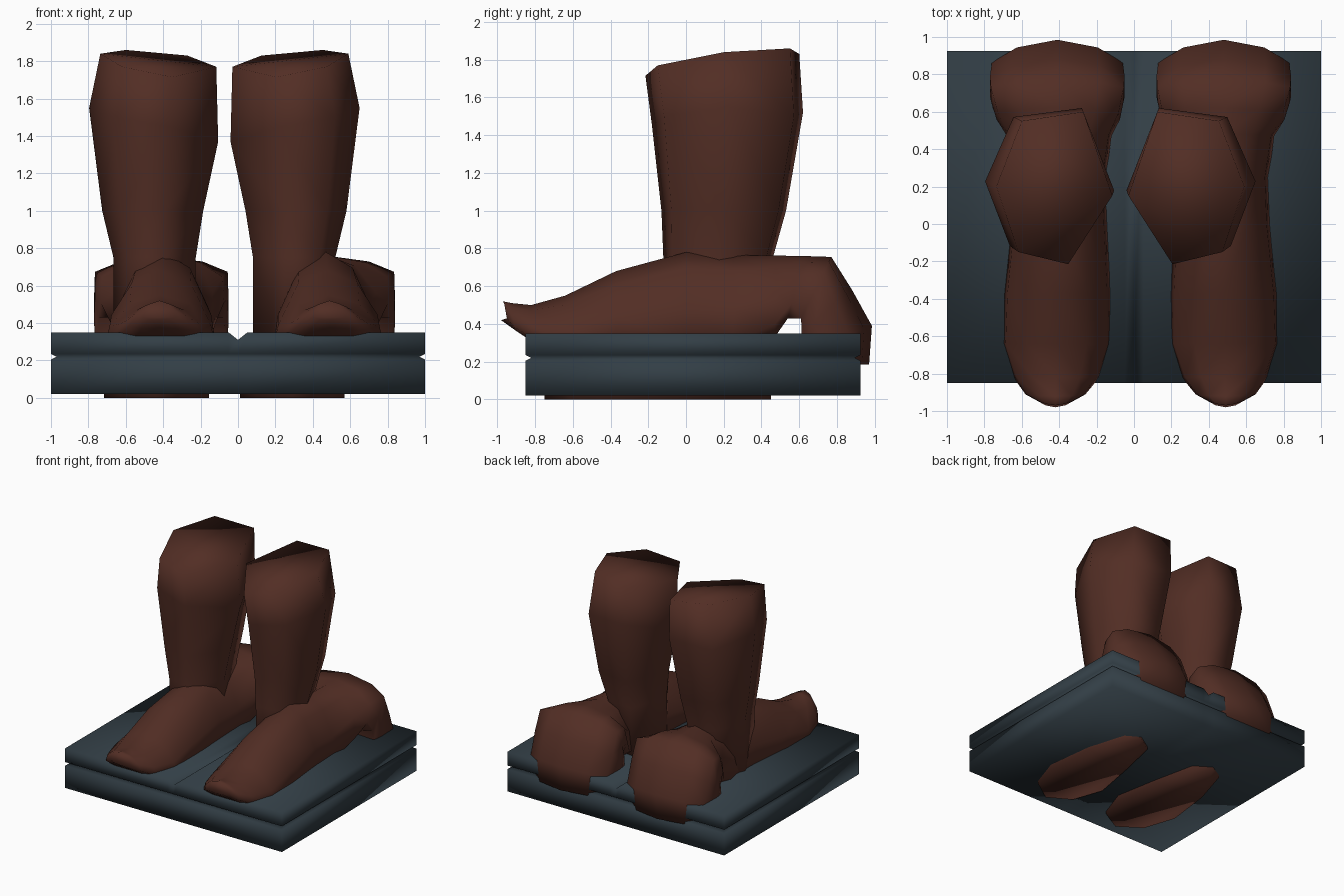
import bpy, bmesh

if "Cube" in bpy.data.objects:
    bpy.data.objects.remove(bpy.data.objects["Cube"])


def material(name, rgb):
    m = bpy.data.materials.new(name)
    m.diffuse_color = (*rgb, 1)
    m.use_nodes = True
    m.node_tree.nodes["Principled BSDF"].inputs["Base Color"].default_value = m.diffuse_color
    return m


BROWN = material("dark_brown", (0.085, 0.027, 0.018))
SLATE = material("slate_blue", (0.032, 0.048, 0.060))


def loft(name, rings, mat, caps=True):
    """Skin a list of equal-length point rings and close both ends."""
    bm = bmesh.new()
    vr = [[bm.verts.new(p) for p in r] for r in rings]
    n = len(rings[0])
    for a, b in zip(vr, vr[1:]):
        for i in range(n):
            j = (i + 1) % n
            bm.faces.new((a[i], a[j], b[j], b[i]))
    if caps:
        bm.faces.new(vr[0])
        end = vr[-1]
        if n == 6:      # leg top folds along its widest line
            bm.faces.new((end[0], end[1], end[2], end[3]))
            bm.faces.new((end[0], end[3], end[4], end[5]))
        elif n == 10 and mat is SLATE:   # slab top runs in strips beside the notch
            for i in range(4):
                bm.faces.new((end[i], end[i + 1], end[8 - i], end[9 - i]))
        else:
            bm.faces.new(end)
    bmesh.ops.recalc_face_normals(bm, faces=bm.faces)
    for f in bm.faces:
        f.smooth = True
    me = bpy.data.meshes.new(name)
    bm.to_mesh(me)
    bm.free()
    me.materials.append(mat)
    ob = bpy.data.objects.new(name, me)
    bpy.context.collection.objects.link(ob)
    return ob


def pair(name, rings, centre):
    """Right part plus its reflection about the plane x = centre."""
    loft("right_" + name, rings, BROWN)
    loft("left_" + name, [[(2 * centre - x, y, z) for x, y, z in r] for r in rings], BROWN)


# Slab with a groove round its sides and a shallow notch across the top
def slab_ring(z, inset=0.0, notch=0.0):
    xs = (-1 + inset, -0.05, 0, 0.05, 1 - inset)
    row = [(x, z - (notch if x == 0 else 0)) for x in xs]
    return ([(x, -0.85 + inset, h) for x, h in row]
            + [(x, 0.925 - inset, h) for x, h in reversed(row)])


loft("base_slab", [slab_ring(0.02), slab_ring(0.205), slab_ring(0.22, 0.03),
                   slab_ring(0.235), slab_ring(0.35, 0, 0.04)], SLATE)

# Six-sided legs: one hexagon fitted to a box at each height
HEX = [(0, .45), (.25, 1), (.78, .94), (1, .51), (.81, .08), (.38, 0)]


def leg_ring(x0, x1, y0, y1, heights):
    return [(x0 + u * (x1 - x0), y0 + v * (y1 - y0), z) for (u, v), z in zip(HEX, heights)]


pair("leg", [
    leg_ring(.08, .52, -.10, .44, [.30] * 6),
    leg_ring(.08, .52, -.12, .46, [.75] * 6),
    leg_ring(.04, .58, -.13, .53, [1.0] * 6),
    leg_ring(-.04, .65, -.18, .62, [1.37, 1.52, 1.5, 1.55, 1.5, 1.45]),
    leg_ring(-.03, .59, -.215, .60, [1.77, 1.83, 1.86, 1.84, 1.77, 1.715]),
], -0.073)

# Soles showing beneath the slab
SOLE = [(.29, -.75), (.48, -.62), (.57, -.35), (.52, .05), (.42, .38),
        (.3, .45), (.16, .36), (.08, .0), (.01, -.38), (.1, -.64)]
pair("sole", [[(x, y, z) for x, y in SOLE] for z in (0, .15)], -0.073)

# Feet: sections given by top point, bottom point, centre, half width, boxiness
SOFT = [(0, 1), (.55, .84), (.92, .45), (1, .1), (.6, 0), (0, 0)]
BOXY = [(0, 1), (.62, .92), (1, .75), (1, .3), (.95, .0), (0, 0)]


def foot_ring(yt, zt, yb, zb, cx, w, k, bow=0.0):
    half = [(a[0] + (b[0] - a[0]) * k, a[1] + (b[1] - a[1]) * k) for a, b in zip(SOFT, BOXY)]
    loop = half + [(-s, t) for s, t in reversed(half[1:-1])]
    return [(cx + s * w, yb + t * (yt - yb) - bow * s * s, zb + t * (zt - zb)) for s, t in loop]


pair("foot", [
    foot_ring(-.97, .52, -.98, .42, .49, .09, 0, -.03),
    foot_ring(-.92, .51, -.91, .37, .49, .16, 0),
    foot_ring(-.82, .50, -.82, .31, .485, .23, 0),
    foot_ring(-.64, .55, -.64, .25, .485, .295, 0),
    foot_ring(-.37, .68, -.37, .25, .48, .29, 0),
    foot_ring(.0, .78, .0, .25, .47, .26, 0),
    foot_ring(.25, .765, .25, .25, .47, .25, 0),
    foot_ring(.48, .762, .47, .33, .47, .28, .3),
    foot_ring(.62, .76, .54, .43, .475, .33, .7),
    foot_ring(.77, .755, .61, .43, .48, .355, 1),
    foot_ring(.88, .58, .64, .33, .48, .36, 1, .03),
    foot_ring(.985, .39, .66, .20, .48, .35, 1, .04),
    foot_ring(.97, .185, .68, .18, .48, .345, 1, .04),
], 0.035)
